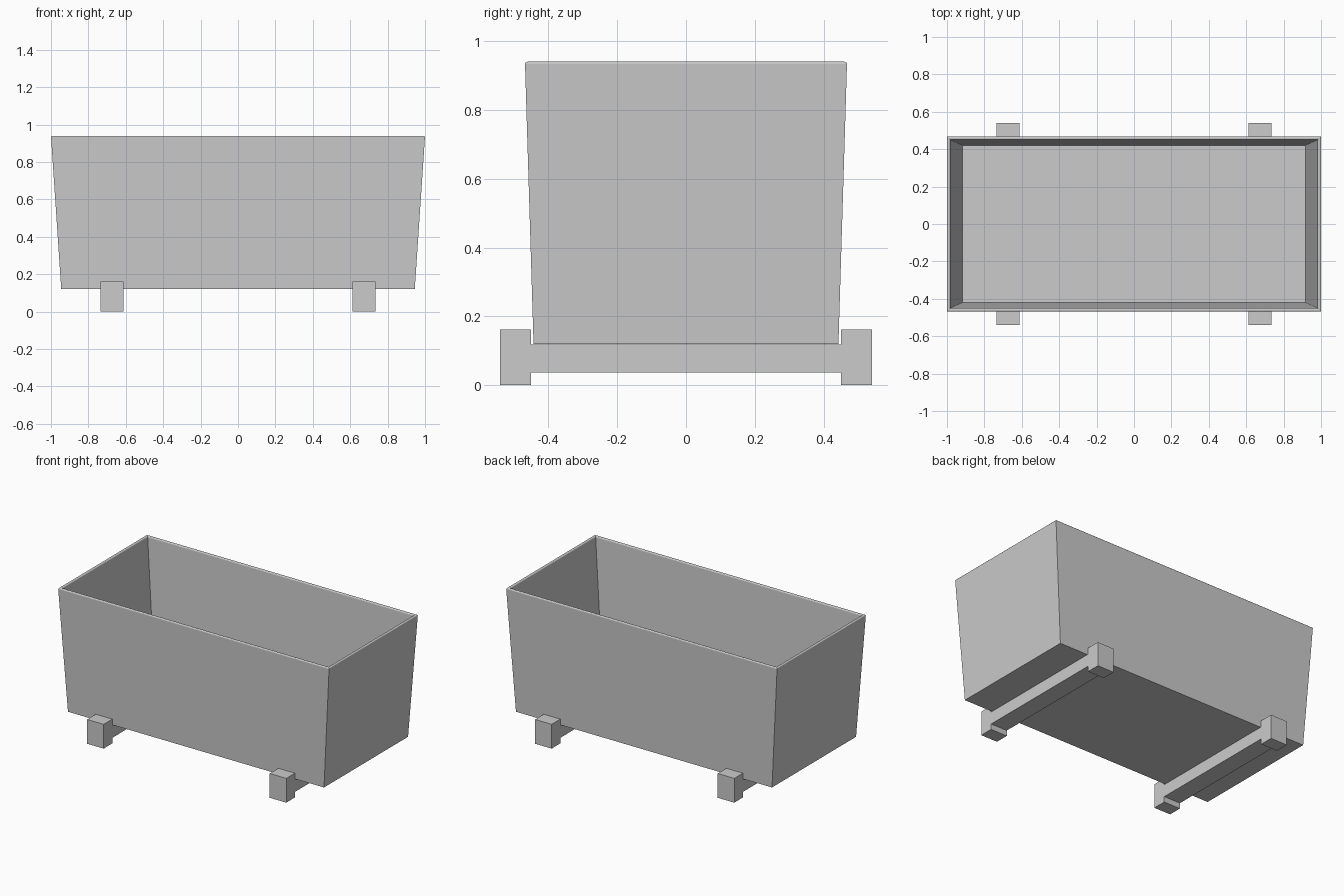
import bpy, bmesh

old = bpy.data.objects.get("Cube")
if old:
    bpy.data.objects.remove(old, do_unlink=True)

grey = bpy.data.materials.new("light_grey")
grey.use_nodes = True
grey.diffuse_color = (0.6, 0.6, 0.6, 1)
grey.node_tree.nodes["Principled BSDF"].inputs["Base Color"].default_value = grey.diffuse_color


def finish(name, bm):
    bmesh.ops.recalc_face_normals(bm, faces=bm.faces)
    mesh = bpy.data.meshes.new(name)
    bm.to_mesh(mesh)
    bm.free()
    mesh.materials.append(grey)
    obj = bpy.data.objects.new(name, mesh)
    bpy.context.collection.objects.link(obj)
    return obj


def ring(bm, hx, hy, z):
    return [bm.verts.new((sx * hx, sy * hy, z))
            for sx, sy in ((-1, -1), (1, -1), (1, 1), (-1, 1))]


def extrude_x(name, profile, x, width):
    """Extrude a (y, z) profile along x, centred on x."""
    bm = bmesh.new()
    face = bm.faces.new([bm.verts.new((x - width / 2, y, z)) for y, z in profile])
    new = bmesh.ops.extrude_face_region(bm, geom=[face])["geom"]
    bmesh.ops.translate(bm, vec=(width, 0, 0),
                        verts=[v for v in new if isinstance(v, bmesh.types.BMVert)])
    return finish(name, bm)


# Open tapered trough: outer bottom, outer rim, inner rim, inner floor
RIM, BASE, FLOOR = 0.94, 0.12, 0.14
bm = bmesh.new()
rings = [ring(bm, 0.945, 0.443, BASE), ring(bm, 1.0, 0.468, RIM),
         ring(bm, 0.982, 0.450, RIM), ring(bm, 0.917, 0.421, FLOOR)]
for a, b in zip(rings, rings[1:]):
    for i in range(4):
        j = (i + 1) % 4
        bm.faces.new((a[i], a[j], b[j], b[i]))
bm.faces.new(rings[0])
bm.faces.new(rings[-1])

# Softened rim edges
rim_edges = [e for e in bm.edges
             if all(v.co.z > RIM - 0.01 for v in e.verts)
             and any(f.normal.z < 0.9 for f in e.link_faces)
             and (e.verts[0] in rings[1]) == (e.verts[1] in rings[1])]
bmesh.ops.bevel(bm, geom=rim_edges, offset=0.007, segments=3, profile=0.5,
                affect='EDGES')
finish("trough", bm)

# Slotted feet joined by tongued cross bars
WIDTH = 0.122
IN, SLOT, OUT = 0.45, 0.497, 0.541
TONGUE_LOW, TONGUE_HIGH = 0.06, 0.117
foot = [(IN, 0), (OUT, 0), (OUT, 0.162), (IN, 0.162),
        (IN, TONGUE_HIGH), (SLOT, TONGUE_HIGH), (SLOT, TONGUE_LOW), (IN, TONGUE_LOW)]
half_bar = [(IN, 0.037), (IN, TONGUE_LOW), (SLOT, TONGUE_LOW),
            (SLOT, TONGUE_HIGH), (IN, TONGUE_HIGH), (IN, 0.119)]
bar = half_bar + [(-y, z) for y, z in reversed(half_bar)]

for side, x in (("left", 0.674), ("right", -0.674)):
    extrude_x("cross_bar_" + side, bar, x, WIDTH)
    for end, s in (("front", -1), ("back", 1)):
        extrude_x(f"foot_{end}_{side}", [(s * y, z) for y, z in foot], x, WIDTH)
